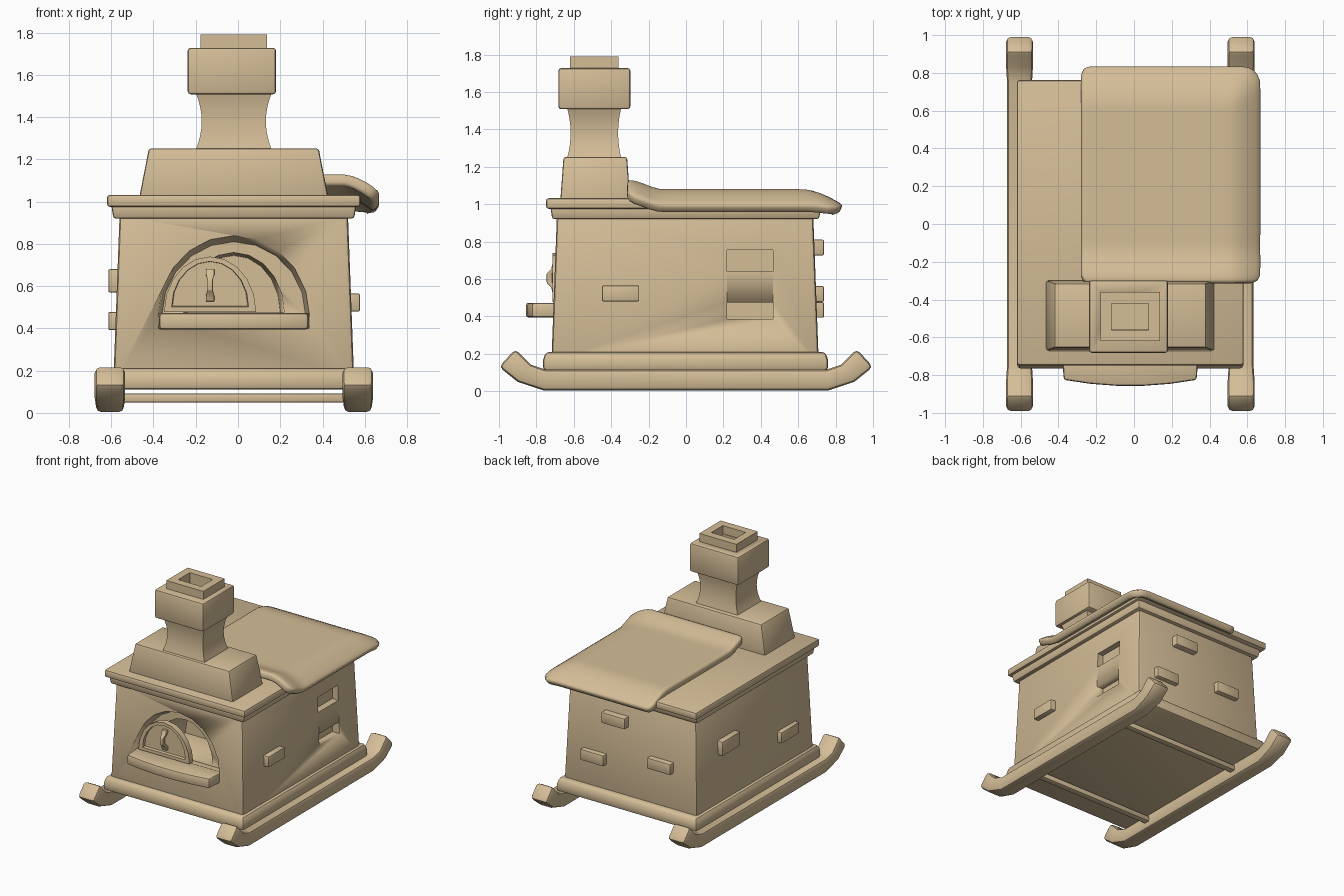
import bpy, bmesh, math
from mathutils import Vector

if "Cube" in bpy.data.objects:
    bpy.data.objects.remove(bpy.data.objects["Cube"])

CX = -0.02
clay = bpy.data.materials.new("clay")
clay.diffuse_color = (0.66, 0.51, 0.31, 1)
clay.use_nodes = True
clay.node_tree.nodes["Principled BSDF"].inputs["Base Color"].default_value = clay.diffuse_color


def finish(name, bm, bevel=0.0, segs=2):
    bmesh.ops.recalc_face_normals(bm, faces=bm.faces)
    me = bpy.data.meshes.new(name)
    bm.to_mesh(me)
    bm.free()
    ob = bpy.data.objects.new(name, me)
    bpy.context.collection.objects.link(ob)
    me.materials.append(clay)
    bpy.ops.object.select_all(action='DESELECT')
    ob.select_set(True)
    bpy.context.view_layer.objects.active = ob
    if bevel:
        m = ob.modifiers.new("bevel", 'BEVEL')
        m.width, m.segments, m.limit_method = bevel, segs, 'ANGLE'
        m.angle_limit = math.radians(35)
        bpy.ops.object.modifier_apply(modifier=m.name)
    bpy.ops.object.shade_smooth_by_angle(angle=math.radians(35))
    return ob


def loft(name, rings, bevel=0.0, segs=2):
    """Skin a row of equal point rings and cap both ends."""
    bm = bmesh.new()
    vs = [[bm.verts.new(p) for p in r] for r in rings]
    n = len(rings[0])
    for a, b in zip(vs, vs[1:]):
        for i in range(n):
            j = (i + 1) % n
            bm.faces.new((a[i], a[j], b[j], b[i]))
    bm.faces.new(vs[0])
    bm.faces.new(vs[-1])
    return finish(name, bm, bevel, segs)


def rect(cx, hx, y0, y1, z):
    return [(cx - hx, y0, z), (cx + hx, y0, z), (cx + hx, y1, z), (cx - hx, y1, z)]


def box(name, x0, x1, y0, y1, z0, z1, bevel=0.0):
    c, h = (x0 + x1) / 2, (x1 - x0) / 2
    return loft(name, [rect(c, h, y0, y1, z0), rect(c, h, y0, y1, z1)], bevel)


def arch(cx, z, rx, rz, y, n=10):
    return [(cx + rx * math.cos(math.pi * i / n), y, z + rz * math.sin(math.pi * i / n))
            for i in range(n + 1)]


def cut(target, cutter):
    cutter.hide_render = True
    bpy.context.view_layer.objects.active = target
    m = target.modifiers.new("cut", 'BOOLEAN')
    m.operation, m.object, m.solver = 'DIFFERENCE', cutter, 'EXACT'
    bpy.ops.object.modifier_apply(modifier=m.name)
    bpy.data.objects.remove(cutter)


# Tapered stove body with oven niche, oven mouth and side vents
body = loft("stove_body", [rect(CX, 0.57, -0.72, 0.71, 0.15),
                           rect(CX, 0.54, -0.69, 0.68, 0.95)], 0.02)
cut(body, loft("niche_cutter", [arch(CX, 0.46, 0.37, 0.405, -0.76),
                                arch(CX, 0.46, 0.34, 0.35, -0.62)]))
cut(body, loft("mouth_cutter", [arch(CX, 0.475, 0.24, 0.285, -0.64),
                                arch(CX, 0.475, 0.22, 0.27, -0.3)]))
for z0, z1 in ((0.64, 0.755), (0.385, 0.475)):
    cut(body, box("vent_cutter", 0.48, 0.7, 0.22, 0.465, z0, z1))

# Plinth, cornice and top slab
loft("plinth", [rect(CX, 0.60, -0.765, 0.76, 0.11), rect(CX, 0.60, -0.765, 0.76, 0.165),
                rect(CX, 0.59, -0.75, 0.745, 0.21)], 0.02)
loft("cornice", [rect(CX, 0.57, -0.715, 0.71, 0.92), rect(CX, 0.58, -0.725, 0.725, 0.985)], 0.012)
box("top_slab", CX - 0.6, CX + 0.6, -0.748, 0.762, 0.975, 1.032, 0.014)

# Chimney: hood, waisted neck, hollow cap
loft("chimney_hood", [rect(CX, 0.447, -0.672, -0.298, 1.02),
                      rect(CX, 0.402, -0.655, -0.315, 1.252)], 0.012)
neck = []
for i in range(9):
    t = i / 8
    b = (2 * t - 1) ** 2
    neck.append(rect(CX, 0.152 + 0.03 * b, -0.617 - 0.02 * b, -0.363 + 0.018 * b, 1.24 + 0.28 * t))
loft("chimney_neck", neck)


def square(hx, hy, z):
    return rect(CX, hx, -0.49 - hy, -0.49 + hy, z)


box("chimney_cap", CX - 0.218, CX + 0.2, -0.682, -0.298, 1.508, 1.728, 0.014)
cap = bpy.data.objects["chimney_cap"]
cut(cap, box("flue_cutter", CX - 0.098, CX + 0.098, -0.555, -0.415, 1.6, 1.8))
loft("chimney_rim", [square(0.158, 0.13, 1.79), square(0.158, 0.13, 1.70), square(0.10, 0.072, 1.70),
                     square(0.10, 0.072, 1.60), square(0.098, 0.07, 1.60), square(0.098, 0.07, 1.79)][1::-1]
     + [square(0.098, 0.07, 1.79), square(0.098, 0.07, 1.62)])

# Blanket draped over the back right of the top
bm = bmesh.new()
X0, X1, Y0, Y1, N = -0.28, 0.675, -0.31, 0.84, 28


def smooth(t):
    t = max(0, min(1, t))
    return t * t * (3 - 2 * t)


def corner(x, y):
    r = 0.1 if x > 0.3 and y > 0 else 0.045
    ix = max(X0 + r, min(X1 - r, x))
    iy = max(Y0 + r, min(Y1 - r, y))
    d = Vector((x - ix, y - iy))
    if d.x and d.y:
        d *= max(abs(d.x), abs(d.y)) / d.length
    return ix + d.x, iy + d.y


grid = []
for j in range(N + 1):
    row = []
    for i in range(N + 1):
        x, y = corner(X0 + (X1 - X0) * i / N, Y0 + (Y1 - Y0) * j / N)
        z = 1.08 + 0.05 * smooth((-0.12 - y) / 0.19)
        sx, sy = max(0, (x - 0.5) / 0.175), max(0, (y - 0.62) / 0.22)
        z -= 0.085 * min(1.15, math.hypot(sx ** 1.7, sy ** 1.7))
        row.append(bm.verts.new((x, y, z)))
    grid.append(row)
for a, b in zip(grid, grid[1:]):
    for i in range(N):
        bm.faces.new((a[i], a[i + 1], b[i + 1], b[i]))
solid = bmesh.ops.recalc_face_normals(bm, faces=bm.faces)
blanket = finish("blanket", bm)
if blanket.data.polygons[N * N // 2].normal.z < 0:
    blanket.data.flip_normals()
m = blanket.modifiers.new("thickness", 'SOLIDIFY')
m.thickness, m.offset = 0.055, -1
m = blanket.modifiers.new("soft_rim", 'BEVEL')
m.width, m.segments, m.limit_method, m.angle_limit = 0.016, 2, 'ANGLE', math.radians(50)

# Sled runners with upturned ends, and their cross bars
half = [((1.0, 0.13), (0.912, 0.226), 0.072), ((0.9, 0.05), (0.83, 0.142), 0.072),
        ((0.76, 0.004), (0.75, 0.115), 0.066)]
stations = [((-a[0], a[1]), (-b[0], b[1]), w) for a, b, w in half]
stations += half[::-1]
for side, cx in (("left", -0.606), ("right", 0.567)):
    loft(side + "_runner", [[(cx - w, *a), (cx + w, *a), (cx + w, *b), (cx - w, *b)]
                            for a, b, w in stations], 0.025)
for y in (-0.5, 0.47):
    box("cross_bar", -0.56, 0.52, y - 0.025, y + 0.025, 0.05, 0.092, 0.008)
    
# Oven ledge with bowed front
front = [(CX + 0.352 * t, -0.858 + 0.033 * t * t) for t in (-1, -0.6, -0.2, 0.2, 0.6, 1)]
outline = front + [(CX + 0.362, -0.67), (CX - 0.362, -0.67)]
loft("oven_ledge", [[(x, y, z) for x, y in outline] for z in (0.395, 0.472)], 0.014)

# Loose oven door with raised rim, and its handle
DX = -0.132
loft("oven_door", [arch(DX, 0.478, 0.218, 0.262, -0.67), arch(DX, 0.478, 0.218, 0.262, -0.715),
                   arch(DX, 0.502, 0.182, 0.215, -0.715), arch(DX, 0.506, 0.178, 0.21, -0.695)])
loft("door_handle", [rect(DX, w, y, y + 0.03, z) for w, y, z in (
    (0.02, -0.715, 0.527), (0.02, -0.72, 0.555), (0.013, -0.745, 0.58),
    (0.013, -0.745, 0.63), (0.02, -0.72, 0.655), (0.02, -0.715, 0.682))], 0.005)

# Bricks standing proud of the right, left and back walls
box("right_brick", 0.45, 0.578, -0.45, -0.25, 0.48, 0.565, 0.008)
for y, z, h in ((0.32, 0.625, 0.055), (-0.4, 0.435, 0.043)):
    box("left_brick", -0.614, -0.5, y - 0.11, y + 0.11, z - h, z + h, 0.008)
for x, z in ((0.11, 0.768), (0.29, 0.435), (-0.28, 0.52)):
    box("back_brick", x - 0.1, x + 0.1, 0.6, 0.738, z - 0.042, z + 0.042, 0.008)
